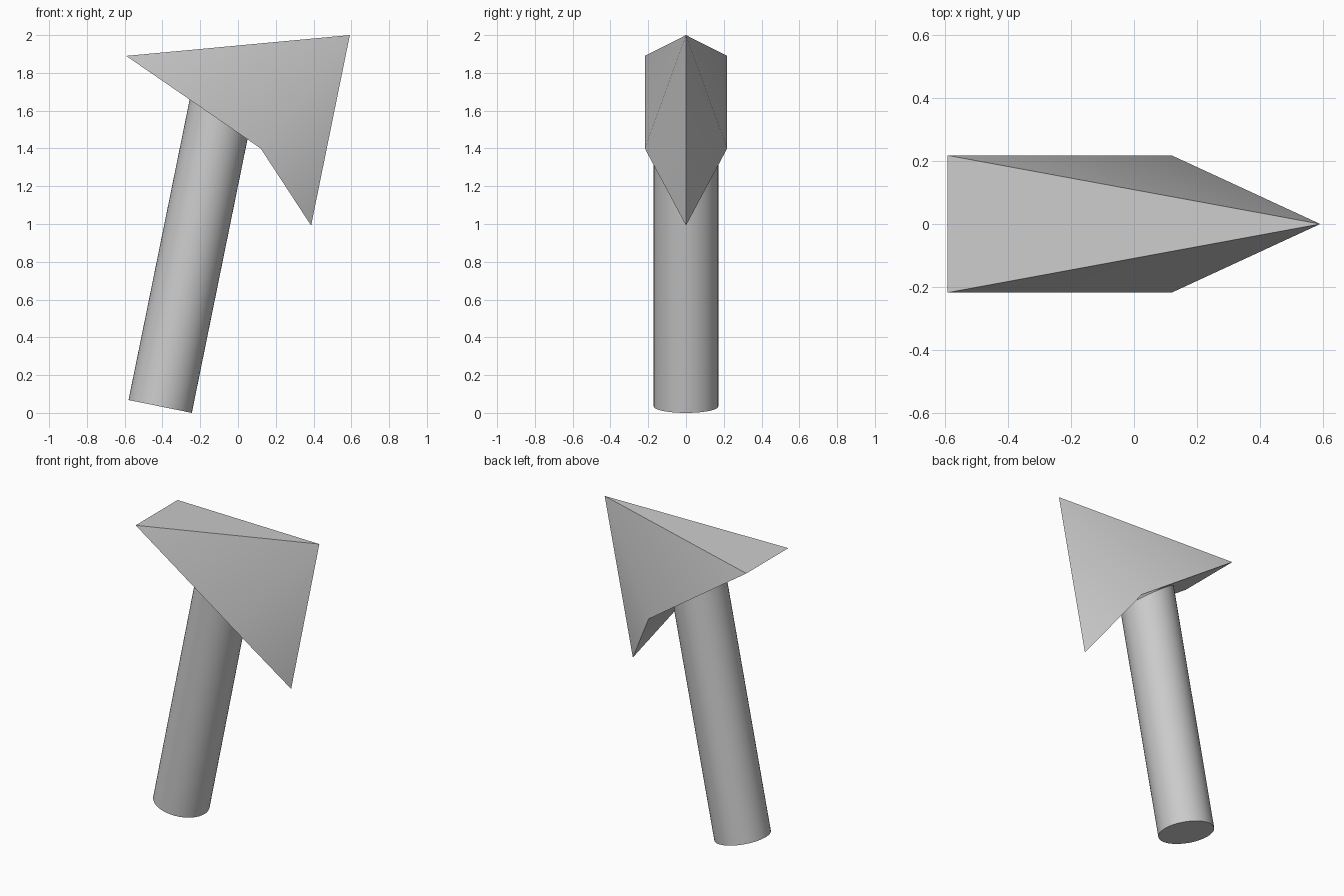
import bpy, bmesh, math
from mathutils import Vector

if "Cube" in bpy.data.objects:
    bpy.data.objects.remove(bpy.data.objects["Cube"])


def smooth(obj, degrees):
    bpy.ops.object.select_all(action='DESELECT')
    obj.select_set(True)
    bpy.context.view_layer.objects.active = obj
    bpy.ops.object.shade_smooth_by_angle(angle=math.radians(degrees))


# Tilted round handle, its upper end buried in the head
TILT = math.radians(11.5)
RADIUS, LENGTH = 0.171, 1.64
axis = Vector((math.sin(TILT), 0, math.cos(TILT)))
foot = Vector((-0.412, 0, RADIUS * math.sin(TILT)))
bpy.ops.mesh.primitive_cylinder_add(vertices=48, radius=RADIUS, depth=LENGTH,
                                    location=foot + axis * LENGTH / 2,
                                    rotation=(0, TILT, 0))
handle = bpy.context.object
handle.name = "handle"
smooth(handle, 35)

# Wedge head: wide back and heel, narrowing to a single cutting edge
bm = bmesh.new()
tip = bm.verts.new((0.592, 0, 2.0))
beard = bm.verts.new((0.387, 0, 0.992))
back, heel = [], []
for side in (-1, 1):
    b = bm.verts.new((-0.592, side * 0.218, 1.89))
    h = bm.verts.new((0.12, side * 0.218, 1.40))
    bm.faces.new((b, h, tip))
    bm.faces.new((h, beard, tip))
    back.append(b)
    heel.append(h)
bm.faces.new((back[0], back[1], tip))
bm.faces.new((back[0], back[1], heel[1], heel[0]))
bm.faces.new((heel[0], heel[1], beard))
bmesh.ops.recalc_face_normals(bm, faces=bm.faces)
mesh = bpy.data.meshes.new("wedge_head")
bm.to_mesh(mesh)
bm.free()
head = bpy.data.objects.new("wedge_head", mesh)
bpy.context.collection.objects.link(head)
smooth(head, 35)
